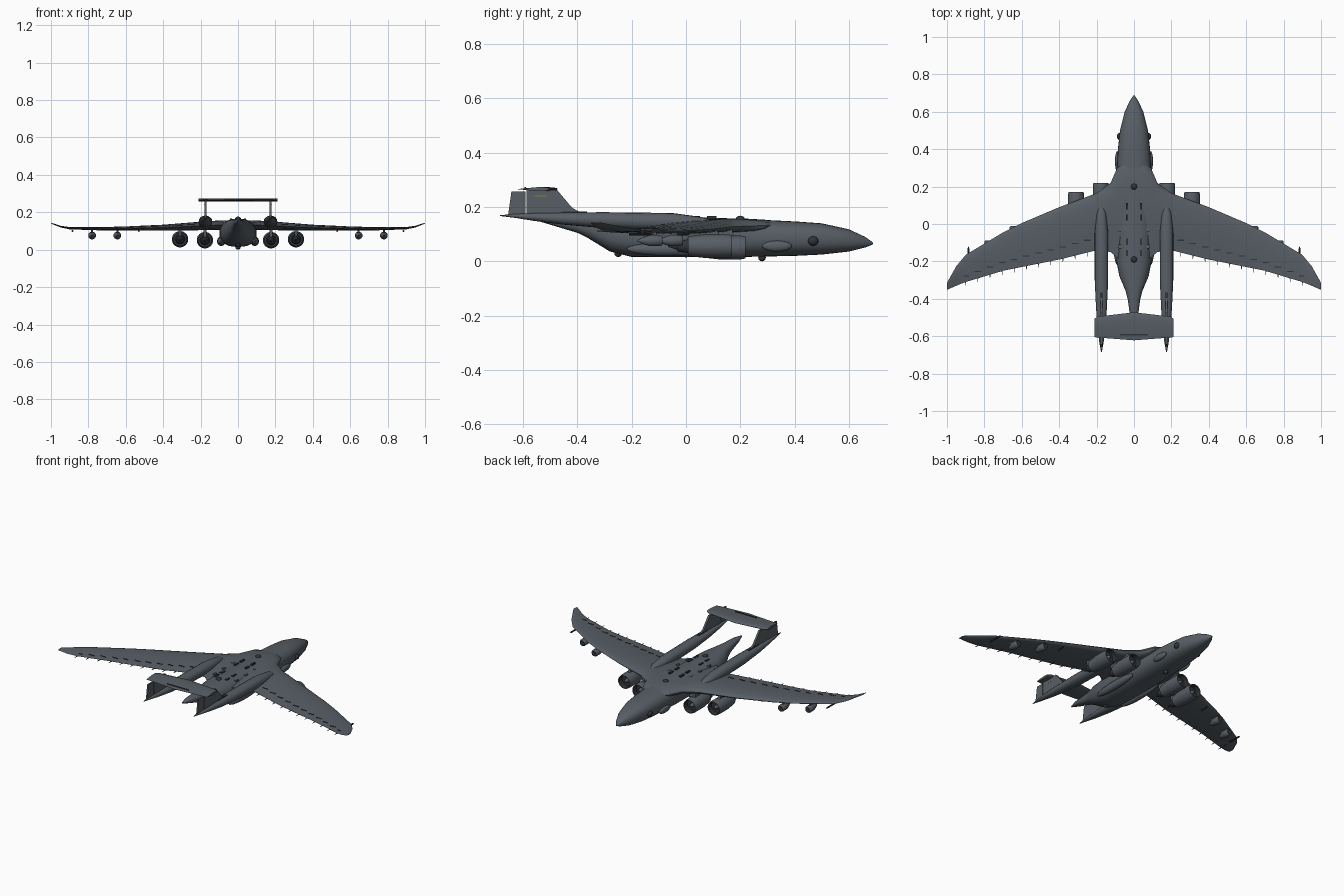
import bpy, bmesh, math
from mathutils import Vector

cube = bpy.data.objects.get("Cube")
if cube:
    bpy.data.objects.remove(cube, do_unlink=True)


def material(name, rgb, rough=0.7):
    m = bpy.data.materials.new(name)
    m.use_nodes = True
    m.diffuse_color = (*rgb, 1)
    node = m.node_tree.nodes["Principled BSDF"]
    node.inputs["Base Color"].default_value = (*rgb, 1)
    node.inputs["Roughness"].default_value = rough
    return m


GREY = material("slate grey", (0.095, 0.112, 0.13))
DARK = material("dark grey", (0.03, 0.034, 0.04))
YELLOW = material("dull yellow", (0.25, 0.2, 0.06))


def finish(name, bm, mats, smooth=True):
    bmesh.ops.recalc_face_normals(bm, faces=bm.faces)
    mesh = bpy.data.meshes.new(name)
    bm.to_mesh(mesh)
    bm.free()
    for m in mats:
        mesh.materials.append(m)
    ob = bpy.data.objects.new(name, mesh)
    bpy.context.collection.objects.link(ob)
    if smooth:
        bpy.ops.object.select_all(action='DESELECT')
        ob.select_set(True)
        bpy.context.view_layer.objects.active = ob
        bpy.ops.object.shade_smooth_by_angle(angle=math.radians(35))
    return ob


def loft(name, rings, mats=(GREY,), dark_from=None, smooth=True):
    """Skin a list of point rings; bands from dark_from on use the second material."""
    bm = bmesh.new()
    loops = [[bm.verts.new(p) for p in ring] for ring in rings]
    n = len(loops[0])
    for k, (a, b) in enumerate(zip(loops, loops[1:])):
        for i in range(n):
            f = bm.faces.new((a[i], a[(i + 1) % n], b[(i + 1) % n], b[i]))
            f.material_index = int(dark_from is not None and k in dark_from)
    for ring in (loops[0], loops[-1]):
        f = bm.faces.new(ring)
        f.material_index = len(mats) - 1
    return finish(name, bm, mats, smooth)


def body(name, stations, x=0, power=2.4, sides=28, mats=(GREY,), dark_from=None):
    """Streamlined body from (y, half width, bottom, top) stations."""
    def bend(v):
        return math.copysign(abs(v) ** (2 / power), v)
    angles = [2 * math.pi * i / sides for i in range(sides)]
    rings = [[(x + w * bend(math.cos(a)), y, (lo + hi) / 2 + (hi - lo) / 2 * bend(math.sin(a)))
              for a in angles] for y, w, lo, hi in stations]
    return loft(name, rings, mats, dark_from)


def lathe(name, center, profile, mats=(GREY,), dark_from=None, sides=16):
    """Turned part along y from (offset, radius) points."""
    c = Vector(center)
    rings = [[c + Vector((r * math.cos(t), y, r * math.sin(t)))
              for t in [2 * math.pi * (i + 0.5) / sides for i in range(sides)]] for y, r in profile]
    return loft(name, rings, mats, dark_from)


def plate(name, outline, x, thick, mat=GREY):
    """Upright plate from a (y, z) outline."""
    return loft(name, [[(x + d, y, z) for y, z in outline] for d in (-thick / 2, thick / 2)],
                (mat,), smooth=False)


def box(name, center, size, mat=DARK):
    (x, y, z), (w, d, h) = center, size
    return plate(name, [(y - d / 2, z - h / 2), (y + d / 2, z - h / 2),
                        (y + d / 2, z + h / 2), (y - d / 2, z + h / 2)], x, w, mat)


def dome(name, center, scale, mat=GREY):
    bm = bmesh.new()
    bmesh.ops.create_uvsphere(bm, u_segments=16, v_segments=10, radius=1)
    bmesh.ops.scale(bm, vec=scale, verts=bm.verts)
    bmesh.ops.translate(bm, vec=center, verts=bm.verts)
    return finish(name, bm, (mat,))


# Wing stations: x, leading y, trailing y, z, thickness
WING = [(0, 0.36, -0.22, 0.133, 0.05), (0.09, 0.3, -0.18, 0.132, 0.05),
        (0.125, 0.22, -0.15, 0.13, 0.05), (0.2, 0.165, -0.14, 0.127, 0.046),
        (0.4, 0.09, -0.19, 0.118, 0.032), (0.6, 0.005, -0.23, 0.113, 0.023),
        (0.7, -0.045, -0.25, 0.112, 0.02), (0.9, -0.165, -0.31, 0.115, 0.012),
        (0.95, -0.225, -0.33, 0.124, 0.009), (1, -0.315, -0.352, 0.142, 0.005)]


def wing_at(x):
    for a, b in zip(WING, WING[1:]):
        if a[0] <= x <= b[0]:
            t = (x - a[0]) / (b[0] - a[0])
            return [p + (q - p) * t for p, q in zip(a, b)][1:]


def foil(f):
    return 2.97 * math.sqrt(f) - 1.26 * f - 3.52 * f**2 + 2.84 * f**3 - 1.0 * f**4


def foil_ring(x, lead, trail, z, thick):
    fr = [0, 0.03, 0.1, 0.25, 0.45, 0.7, 1]
    pts = [(f, 1) for f in fr] + [(f, -1) for f in fr[-1:0:-1]]
    return [(x, lead + (trail - lead) * f, z + s * thick / 2 * foil(f)) for f, s in pts]


full = [(-s[0], *s[1:]) for s in WING[:0:-1]] + WING
loft("wing", [foil_ring(*s) for s in full])

# Fuselage
body("fuselage", [
    (0.688, 0.003, 0.062, 0.07), (0.66, 0.022, 0.051, 0.09), (0.6, 0.05, 0.036, 0.118),
    (0.5, 0.075, 0.025, 0.14), (0.4, 0.086, 0.02, 0.147), (0.2, 0.096, 0.016, 0.157),
    (0, 0.1, 0.015, 0.164), (-0.2, 0.094, 0.016, 0.166), (-0.28, 0.078, 0.036, 0.166),
    (-0.36, 0.044, 0.085, 0.166), (-0.4, 0.034, 0.105, 0.165), (-0.5, 0.02, 0.135, 0.163),
    (-0.55, 0.003, 0.15, 0.157)])

# Turrets on the centreline
for i, (y, z) in enumerate([(0.2, 0.157), (-0.19, 0.166)]):
    dome(f"top_turret_{i}", (0, y, z), (0.016, 0.016, 0.011), DARK)
for i, (y, z) in enumerate([(0.28, 0.014), (-0.25, 0.03)]):
    dome(f"belly_turret_{i}", (0, y, z), (0.014, 0.014, 0.014), DARK)

# Tailplane joining both fins
loft("tailplane", [foil_ring(x, lead, trail, 0.266, 0.015) for x, lead, trail in
                   [(-0.21, -0.505, -0.605), (-0.195, -0.495, -0.607), (0, -0.472, -0.622),
                    (0.195, -0.495, -0.607), (0.21, -0.505, -0.605)]])
box("elevator_line", (0, -0.592, 0.271), (0.15, 0.006, 0.004))

NACELLE = [(-0.03, 0.008), (-0.03, 0.036), (0, 0.037), (0.002, 0.041), (-0.015, 0.044),
           (-0.1, 0.044), (-0.16, 0.037), (-0.16, 0.026), (-0.2, 0.02), (-0.2, 0.014), (-0.235, 0.002)]
POD = [(0, 0.004), (0.001, 0.016), (-0.006, 0.021), (-0.045, 0.021), (-0.07, 0.013), (-0.09, 0.003)]

for s, side in ((1, "left"), (-1, "right")):
    # Tail booms, fins and rudders
    bx = 0.174 * s
    body(f"{side}_boom", [
        (0.13, 0.003, 0.128, 0.136), (0.06, 0.026, 0.115, 0.163), (-0.05, 0.036, 0.112, 0.178),
        (-0.3, 0.036, 0.122, 0.181), (-0.45, 0.029, 0.135, 0.18), (-0.56, 0.02, 0.149, 0.178),
        (-0.63, 0.012, 0.16, 0.175), (-0.685, 0.002, 0.167, 0.17)], bx, 2.2, 16)
    plate(f"{side}_fin", [(-0.375, 0.172), (-0.42, 0.198), (-0.475, 0.263),
                          (-0.588, 0.263), (-0.588, 0.165)], bx, 0.012)
    plate(f"{side}_rudder", [(-0.592, 0.168), (-0.592, 0.258), (-0.643, 0.258),
                             (-0.655, 0.172)], bx, 0.009)
    box(f"{side}_fin_stripe", (bx, -0.535, 0.241), (0.0135, 0.045, 0.003), YELLOW)
    box(f"{side}_boom_vent", (bx, -0.41, 0.181), (0.016, 0.09, 0.005))

    # Main engines on pylons
    for place, x, y, z in (("inner", 0.177, 0.218, 0.051), ("outer", 0.31, 0.168, 0.056)):
        lathe(f"{side}_{place}_engine", (x * s, y, z), NACELLE, (GREY, DARK), (0, 1, 6, 7, 8, 9), 20)
        lathe(f"{side}_{place}_spinner", (x * s, y, z), [(-0.005, 0.002), (-0.015, 0.009), (-0.035, 0.013)])
        lead, trail, wz, t = wing_at(x)
        plate(f"{side}_{place}_pylon", [(y - 0.04, z + 0.035), (y - 0.2, z + 0.02),
                                        (lead - 0.17, wz), (lead - 0.015, wz)], x * s, 0.016)

    # Small underwing pods
    for i, x in enumerate((0.645, 0.78)):
        lead, trail, wz, t = wing_at(x)
        lathe(f"{side}_pod_{i}", (x * s, lead + 0.005, 0.076), POD, (GREY, DARK), (0,), 12)
        plate(f"{side}_pod_pylon_{i}", [(lead - 0.01, 0.09), (lead - 0.06, 0.09),
                                        (lead - 0.08, wz), (lead - 0.02, wz)], x * s, 0.01)
    # Outboard stores and probes
    for i, (x, y, length) in enumerate(((0.885, -0.12, 0.09), (0.53, 0.015, 0.05))):
        lathe(f"{side}_store_{i}", (x * s, y, 0.1), [(0, 0.001), (-0.012, 0.005), (-length, 0.005)],
              (DARK,), sides=8)
    # Trailing edge fairings and flap gaps
    for i in range(11):
        x = 0.25 + i * 0.065
        lead, trail, wz, t = wing_at(x)
        lathe(f"{side}_flap_track_{i}", (x * s, trail, wz - 0.003),
              [(0.05, 0.002), (0.02, 0.005), (-0.02, 0.001)], sides=6)
        f = 0.78
        box(f"{side}_flap_gap_{i}", (x * s, lead + (trail - lead) * f, wz + t / 2 * foil(f)),
            (0.035, 0.006, 0.004))

    # Fuselage blisters, sponsons and roof vents
    dome(f"{side}_nose_blister", (0.074 * s, 0.468, 0.075), (0.018, 0.02, 0.018), DARK)
    dome(f"{side}_sponson", (0.088 * s, 0.335, 0.056), (0.014, 0.055, 0.02))
    dome(f"{side}_gear_fairing", (0.09 * s, -0.06, 0.045), (0.022, 0.16, 0.025))
    for i, y in enumerate((0.095, 0.035, -0.095, -0.155)):
        box(f"{side}_roof_vent_{i}", (0.037 * s, y, 0.162), (0.012, 0.034, 0.009))
    for i, y in enumerate((0.06, -0.03, -0.12)):
        box(f"{side}_roof_hatch_{i}", (0.075 * s, y, 0.151), (0.014, 0.02, 0.009), GREY)
